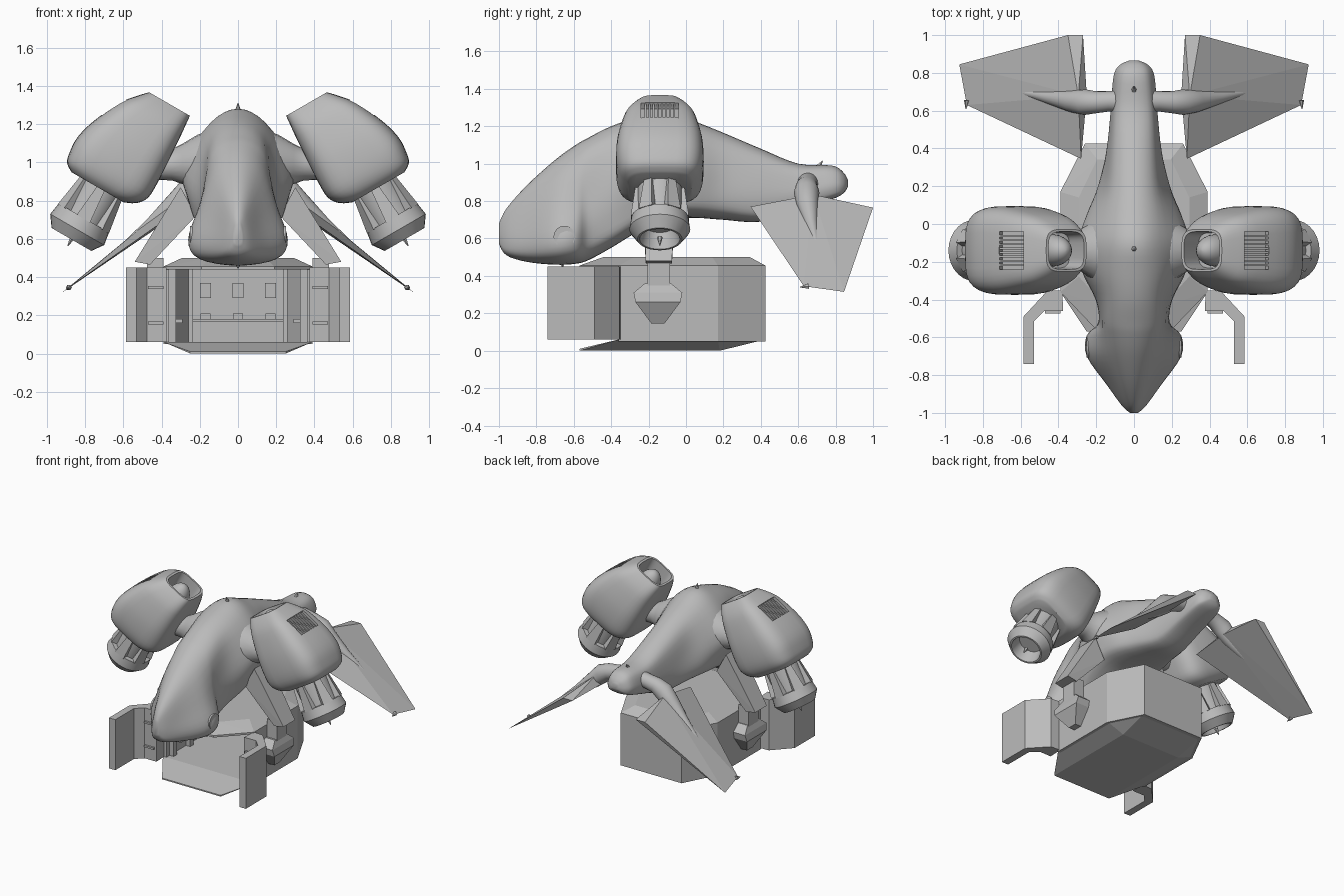
import bpy, bmesh, math
from mathutils import Vector as V

if "Cube" in bpy.data.objects:
    bpy.data.objects.remove(bpy.data.objects["Cube"])

GREY = bpy.data.materials.new("hull_grey")
GREY.diffuse_color = (0.5, 0.5, 0.5, 1)
GREY.use_nodes = True
GREY.node_tree.nodes["Principled BSDF"].inputs["Base Color"].default_value = GREY.diffuse_color


def finish(name, bm, mirror=False, smooth=None):
    bmesh.ops.recalc_face_normals(bm, faces=bm.faces)
    me = bpy.data.meshes.new(name)
    bm.to_mesh(me)
    bm.free()
    me.materials.append(GREY)
    ob = bpy.data.objects.new(name, me)
    bpy.context.collection.objects.link(ob)
    if smooth:
        soften(ob, smooth)
    if mirror:
        ob.modifiers.new("Mirror", 'MIRROR').use_mirror_merge = False
    return ob


def activate(ob):
    bpy.ops.object.select_all(action='DESELECT')
    ob.select_set(True)
    bpy.context.view_layer.objects.active = ob


def soften(ob, degrees):
    activate(ob)
    bpy.ops.object.shade_smooth_by_angle(angle=math.radians(degrees))


def hull(name, pts, mirror=False):
    bm = bmesh.new()
    for p in pts:
        bm.verts.new(p)
    r = bmesh.ops.convex_hull(bm, input=bm.verts)
    junk = {g for g in r['geom_interior'] + r['geom_unused'] if isinstance(g, bmesh.types.BMVert)}
    bmesh.ops.delete(bm, geom=list(junk), context='VERTS')
    bmesh.ops.dissolve_limit(bm, angle_limit=0.01, verts=bm.verts, edges=bm.edges)
    return finish(name, bm, mirror)


def box(name, x, y, z, mirror=False):
    return hull(name, [(a, b, c) for a in x for b in y for c in z], mirror)


def prism(name, outline, z0, z1, mirror=False):
    bm = bmesh.new()
    f = bm.faces.new([bm.verts.new((x, y, z0)) for x, y in outline])
    top = bmesh.ops.extrude_face_region(bm, geom=[f])['geom']
    bmesh.ops.translate(bm, vec=(0, 0, z1 - z0), verts=[g for g in top if isinstance(g, bmesh.types.BMVert)])
    return finish(name, bm, mirror)


def loft(name, rings, mirror=False, smooth=40):
    bm = bmesh.new()
    rows = [[bm.verts.new(p) for p in r] for r in rings]
    n = len(rows[0])
    for a, b in zip(rows, rows[1:]):
        for i in range(n):
            bm.faces.new((a[i], a[(i + 1) % n], b[(i + 1) % n], b[i]))
    bm.faces.new(rows[0][::-1])
    bm.faces.new(rows[-1])
    return finish(name, bm, mirror, smooth)


def spline(pts, n, closed=False):
    """Smooth curve through the points."""
    out, m = [], len(pts)
    at = (lambda i: pts[i % m]) if closed else (lambda i: pts[max(0, min(m - 1, i))])
    for i in range(m if closed else m - 1):
        a, b, c, d = at(i - 1), at(i), at(i + 1), at(i + 2)
        for k in range(n):
            t = k / n
            out.append(0.5 * (2 * b + (c - a) * t + (2 * a - 5 * b + 4 * c - d) * t * t
                              + (3 * b - a - 3 * c + d) * t ** 3))
    return out if closed else out + [pts[-1]]


def spline_rings(rings, n):
    columns = [spline(c, n) for c in zip(*rings)]
    return [list(r) for r in zip(*columns)]


def tube(name, path, sides=20, mirror=True):
    """Tube through (x, y, z, radius) points."""
    path = [V(p) for p in path]
    rings = []
    for i, p in enumerate(path):
        q = (path[min(i + 1, len(path) - 1)] - path[max(i - 1, 0)]).to_3d().to_track_quat('Z', 'Y')
        rings.append([p.to_3d() + q @ V((math.cos(a) * p.w, math.sin(a) * p.w, 0))
                      for a in (math.tau * k / sides for k in range(sides))])
    return loft(name, rings, mirror)


# Fuselage stations: y, bottom z, top z, then half width low, at mid height and near the top
stations = [
    (-1.0, .57, .68, .02, .02, .012), (-.96, .51, .76, .065, .06, .035),
    (-.85, .475, .885, .145, .12, .07), (-.7, .46, 1.02, .25, .2, .11),
    (-.59, .465, 1.1, .25, .2, .13), (-.52, .485, 1.14, .185, .18, .14),
    (-.4, .55, 1.2, .19, .2, .14), (-.25, .64, 1.25, .25, .27, .15),
    (-.1, .7, 1.28, .26, .29, .14), (.05, .71, 1.225, .24, .24, .13),
    (.2, .7, 1.165, .19, .17, .11), (.4, .69, 1.08, .14, .14, .1),
    (.6, .755, 1.0, .12, .12, .09), (.78, .81, .99, .105, .105, .07),
    (.84, .84, .955, .075, .075, .05), (.865, .875, .915, .025, .025, .015)]
rings = []
for y, low, high, wide, mid, crown in stations:
    half = [(0, 0), (.78 * wide, .06), (wide, .22), (mid, .5), (crown, .88), (0, 1)]
    full = half + [(-x, t) for x, t in half[-2:0:-1]]
    rings.append(spline([V((x, y, low + t * (high - low))) for x, t in full], 4, True))
loft("fuselage", spline_rings(rings, 4), smooth=50)
tube("nose_side_disc", [(s * .252, -.65, .61, .058) for s in (-1, 1)], 24, False)

# Shoulder mounts that carry the engines
tube("engine_mount", [(.12, -.14, .98, .2), (.22, -.14, .99, .155), (.29, -.14, .99, .105),
                      (.35, -.14, .985, .08), (.45, -.14, .98, .07)])


# Engines: local frame tilted outward by 30 degrees
def P(u, y, w):
    return V((.65 + .866 * u - .5 * w, y - .14, 1 + .5 * u + .866 * w))


def pod_ring(w, u0, u1, hy, n=36):
    ring = []
    for k in range(n):
        c, s = math.cos(math.tau * k / n), math.sin(math.tau * k / n)
        c, s = (math.copysign(abs(v) ** .52, v) for v in (c, s))
        ring.append(P((u0 + u1) / 2 + c * (u1 - u0) / 2, s * hy, w))
    return ring


shell = [(-.155, -.15, .165, .17), (-.125, -.21, .21, .205), (-.07, -.248, .226, .228),
         (.02, -.252, .23, .235), (.14, -.245, .197, .225), (.285, -.235, .129, .19),
         (.36, -.228, .07, .152), (.41, -.223, .023, .112)]
rings = spline_rings([pod_ring(*s) for s in shell], 3)
rings += [pod_ring(.41, -.208, .008, .1), pod_ring(.27, -.2, 0, .094)]
pod = loft("engine_pod", rings, smooth=None)


def vent_box(name, y0, y1, b0, b1, mirror):
    return hull(name, [P(.145 - .5 * a + .866 * b, y, .25 + .866 * a + .5 * b)
                       for a in (-.075, .075) for b in (b0, b1) for y in (y0, y1)], mirror)


cutter = vent_box("vent_cutter", -.1, .1, -.04, .06, False)
cutter.hide_render = True
cut = pod.modifiers.new("Vent", 'BOOLEAN')
cut.operation, cut.object, cut.solver = 'DIFFERENCE', cutter, 'EXACT'
activate(pod)
bpy.ops.object.modifier_apply(modifier="Vent")
bpy.data.objects.remove(cutter)
soften(pod, 35)
pod.modifiers.new("Mirror", 'MIRROR')
for i in range(8):
    y = -.077 + i * .022
    vent_box("vent_slat", y - .005, y + .005, -.045, -.008, True)

# Intake spinner, a half ball inside the intake
tube("intake_spinner", [(*P(-.1, 0, .26 + .15 * math.sin(a)), max(.002, .085 * math.cos(a)))
                        for a in (math.pi / 2 * k / 8 for k in range(9))], 24)


# Thruster: turned profile of (radius, height), with fins round the core
def turned(r, w, n=28):
    return [P(-.01 + r * math.cos(math.tau * k / n), r * math.sin(math.tau * k / n), w) for k in range(n)]


profile = [(.12, -.13), (.12, -.33), (.152, -.33), (.163, -.4), (.12, -.46), (.108, -.46), (.085, -.37)]
loft("thruster", [turned(r, w) for r, w in profile], True, 30)
for k in range(6):
    a = math.tau * (k + .5) / 6
    pts = []
    for w, r, h in ((-.14, .13, .022), (-.335, .155, .04)):
        for rr in (.09, r):
            for t in (-h, h):
                pts.append(P(-.01 + rr * math.cos(a) - t * math.sin(a), rr * math.sin(a) + t * math.cos(a), w))
    hull("thruster_fin", pts, True)

# Tail wings and the arms that hold them
hull("tail_wing", [(.28, .345, .77), (.295, .68, .835), (.25, .68, .775), (.35, 1.0, .765), (.27, 1.0, .765),
                   (.885, .63, .345), (.925, .845, .315)], True)
tube("tail_arm", [(.04, .65, .9, .06), (.13, .65, .89, .054), (.2, .645, .875, .058), (.26, .645, .845, .068),
                  (.33, .65, .78, .058), (.45, .67, .68, .035), (.62, .7, .55, .008)])

# Cargo pod: floor with loading ramp, wrap-round wall, roof
sides = [(.39, -.36), (.39, .17), (.26, .425)]
inner = [(.36, -.36), (.36, .16), (.245, .395)]


def flip(pts):
    return [(-p[0], *p[1:]) for p in pts]


floor = [(x, y, .06) for x, y in sides] + [(.25, -.57, .01), (.25, -.57, 0), (.25, .18, 0)]
hull("cargo_floor", floor + flip(floor))
prism("cargo_wall", sides + flip(sides[::-1]) + flip(inner) + inner[::-1], .05, .45)
rim = sides + [(.19, -.57)]
roof = [(x, y, z) for x, y in rim for z in (.44, .455)] + [(.75 * x, .03 + .79 * (y - .03), .5) for x, y in rim]
hull("cargo_roof", roof + flip(roof))
prism("cargo_door", [(.38, -.35), (.46, -.355), (.585, -.49), (.585, -.74), (.53, -.74), (.53, -.515),
                     (.475, -.46), (.375, -.46)], .06, .45, True)
for z in (.16, .345):
    box("door_hinge", (.39, .47), (-.475, -.455), (z - .007, z + .007), True)

# Cargo interior fittings
for y in (-.3, -.1, .1):
    box("wall_rib", (.325, .365), (y - .02, y + .02), (.06, .44), True)
box("rear_rib", (.235, .26), (.3, .4), (.06, .44), True)
box("side_bench", (.29, .365), (-.28, .15), (.16, .18), True)
box("rear_shelf", (-.24, .24), (.34, .4), (.165, .18))
for x in (-.17, 0, .17):
    box("shelf_case", (x - .025, x + .025), (.35, .39), (.18, .21))
    box("rear_panel", (x - .03, x + .03), (.375, .4), (.29, .37))

# Clamps gripping the cargo pod
hull("clamp_strut", [(x, y, z) for x, z, h in ((.22, .72, .085), (.3, .87, .085), (.46, .465, .07), (.54, .48, .07))
                     for y in (-.145 - h, -.145 + h)], True)
box("clamp_arm", (.39, .475), (-.205, -.085), (.3, .5), True)
hull("clamp_head", [(x, -.15 + s * h, z) for s in (-1, 1) for x1, h, z in (
    (.47, .07, .36), (.49, .13, .31), (.5, .12, .26), (.44, .035, .145)) for x in (.39, x1)], True)

# Small beacons
for name, a, b, paired in (
        ("top_beacon", (0, -.13, 1.27), (0, -.14, 1.31), False),
        ("tail_beacon", (0, .71, .985), (0, .73, 1.015), False),
        ("belly_beacon", (0, -.66, .47), (0, -.66, .445), False),
        ("wing_beacon", (.885, .655, .345), (.89, .61, .34), True),
        ("thruster_beacon", P(-.01, 0, -.45), P(-.01, 0, -.5), True)):
    tube(name, [(*a, .016), (*b, .002)], 6, paired)
